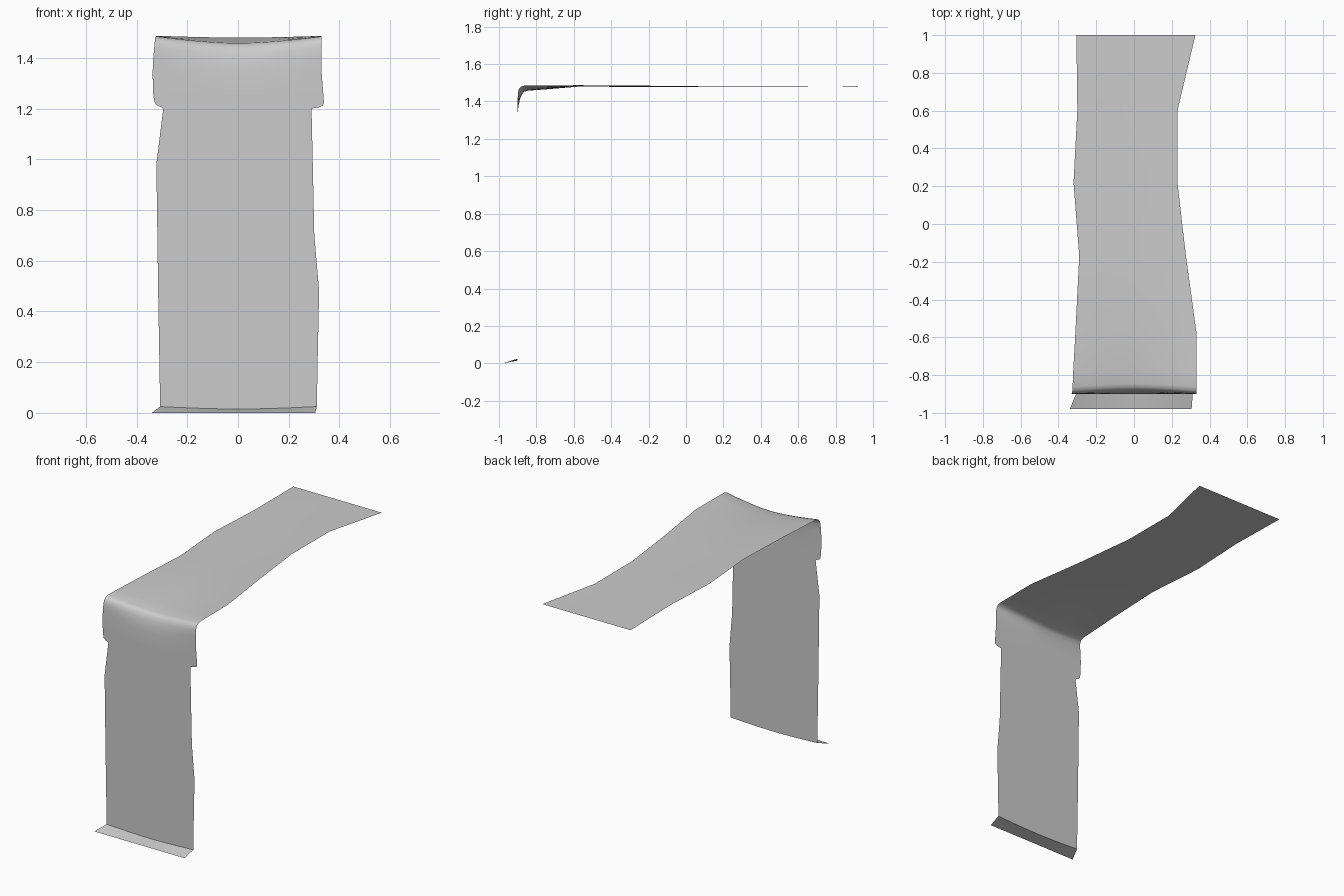
import bpy, bmesh

COLS = 12

mat = bpy.data.materials.new("light grey")
mat.diffuse_color = (0.6, 0.6, 0.6, 1)

# Cross rows of the sheet: left x, right x, (y, z) at the edges, (y, z) at the middle
top_rows = [
    (-0.305, 0.325, (1.00, 1.478), (1.00, 1.478)),
    (-0.300, 0.230, (0.60, 1.482), (0.60, 1.480)),
    (-0.320, 0.230, (0.22, 1.483), (0.22, 1.480)),
    (-0.290, 0.275, (-0.17, 1.484), (-0.17, 1.477)),
    (-0.310, 0.330, (-0.57, 1.487), (-0.57, 1.480)),
    (-0.322, 0.330, (-0.78, 1.486), (-0.76, 1.464)),
]
bend_rows = [
    (-0.325, 0.330, (-0.862, 1.485), (-0.845, 1.458)),
    (-0.326, 0.330, (-0.883, 1.479), (-0.866, 1.452)),
    (-0.328, 0.330, (-0.894, 1.466), (-0.878, 1.438)),
    (-0.330, 0.330, (-0.899, 1.446), (-0.888, 1.412)),
    (-0.334, 0.329, (-0.900, 1.400), (-0.895, 1.380)),
    (-0.337, 0.330, (-0.900, 1.340), (-0.900, 1.340)),
]
# Flat front drop: left x, right x, z
drop = [
    (-0.334, 0.337, 1.250), (-0.328, 0.339, 1.222), (-0.318, 0.334, 1.211),
    (-0.303, 0.322, 1.206), (-0.295, 0.290, 1.200), (-0.322, 0.295, 0.980),
    (-0.318, 0.301, 0.700), (-0.315, 0.320, 0.480), (-0.311, 0.315, 0.250),
]
drop_rows = [(a, b, (-0.9, z), (-0.9, z)) for a, b, z in drop]
hem = (-0.307, 0.311, (-0.9, 0.025), (-0.9, 0.015))
lip = (-0.340, 0.305, (-0.98, 0.0), (-0.98, 0.0))


def sheet(name, rows):
    """Loft a thin open surface through the cross rows."""
    bm = bmesh.new()
    grid = []
    for xl, xr, edge, mid in rows:
        line = []
        for i in range(COLS + 1):
            t = i / COLS
            s = 1 - abs(2 * t - 1) ** 1.6      # sag, zero at the edges
            y, z = (e + (m - e) * s for e, m in zip(edge, mid))
            line.append(bm.verts.new((xl + (xr - xl) * t, y, z)))
        grid.append(line)
    for a, b in zip(grid, grid[1:]):
        for i in range(COLS):
            bm.faces.new((a[i], b[i], b[i + 1], a[i + 1]))
    me = bpy.data.meshes.new(name)
    bm.to_mesh(me)
    bm.free()
    me.materials.append(mat)
    me.shade_smooth()
    ob = bpy.data.objects.new(name, me)
    bpy.context.collection.objects.link(ob)
    return ob


# Draped cloth, and the separate lip turned out at the bottom
sheet("draped_sheet", top_rows + bend_rows + drop_rows + [hem])
sheet("bottom_lip", [hem, lip])
